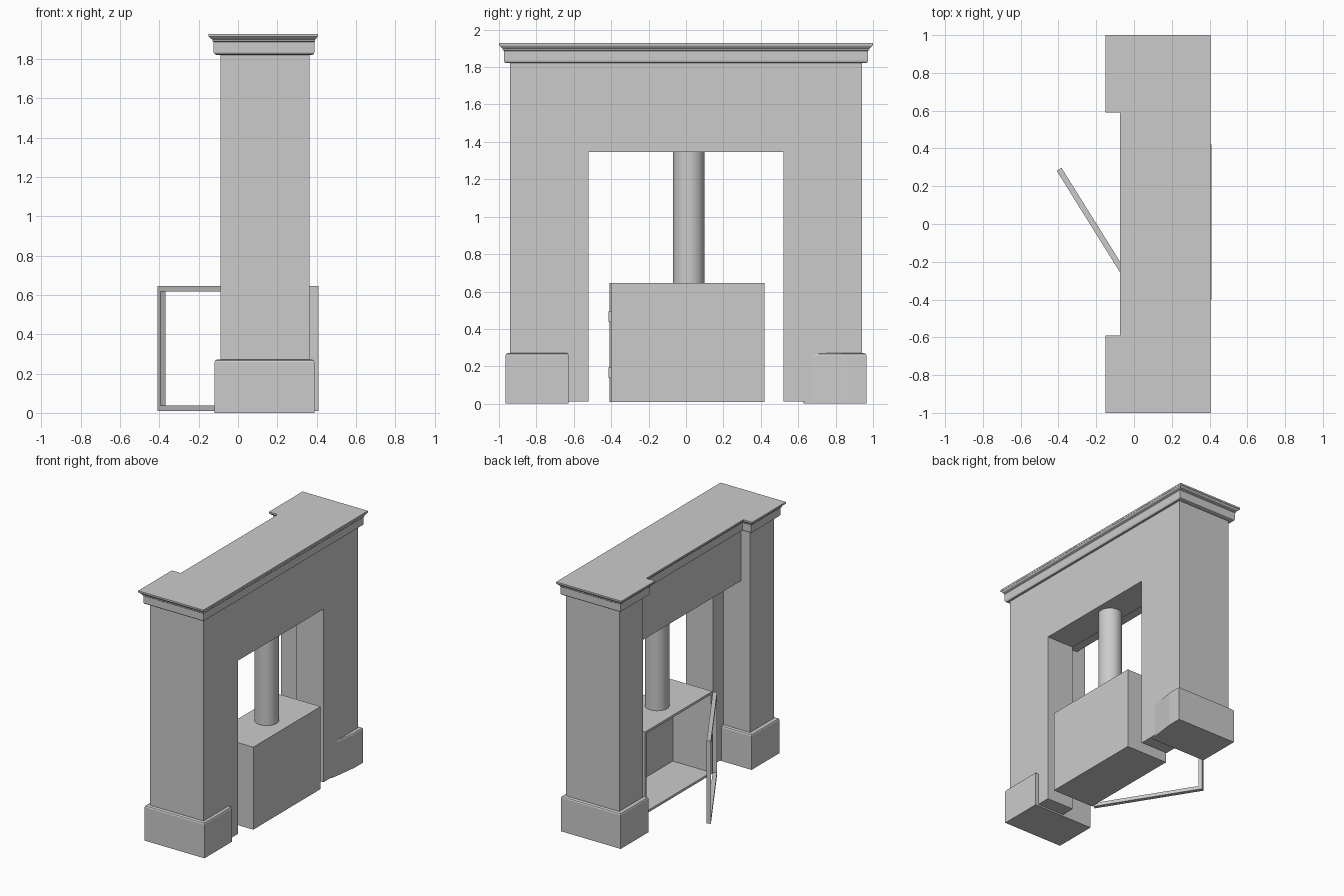
import bpy, bmesh
from math import radians, atan2
from mathutils import Vector, Matrix

if "Cube" in bpy.data.objects:
    bpy.data.objects.remove(bpy.data.objects["Cube"])


def finish(name, bm):
    bmesh.ops.recalc_face_normals(bm, faces=bm.faces)
    me = bpy.data.meshes.new(name)
    bm.to_mesh(me)
    bm.free()
    ob = bpy.data.objects.new(name, me)
    bpy.context.collection.objects.link(ob)
    return ob


def add_box(bm, lo, hi):
    lo, hi = Vector(lo), Vector(hi)
    m = Matrix.Translation((lo + hi) / 2) @ Matrix.Diagonal((*(hi - lo), 1))
    return bmesh.ops.create_cube(bm, size=1, matrix=m)["verts"]


def box(name, lo, hi):
    bm = bmesh.new()
    add_box(bm, lo, hi)
    return finish(name, bm)


def loft(name, rings, cap_bottom=True):
    """Stack rings of points into a closed moulding."""
    bm = bmesh.new()
    vs = [[bm.verts.new(p) for p in r] for r in rings]
    n = len(vs[0])
    for a, b in zip(vs, vs[1:]):
        for i in range(n):
            j = (i + 1) % n
            bm.faces.new((a[i], a[j], b[j], b[i]))
    bm.faces.new(vs[-1])
    if cap_bottom:
        bm.faces.new(vs[0][::-1])
    return finish(name, bm)


# Plan of the surround: corner plus the direction it moves when offset outwards
half = [((0.365, 0.94), (0.68, 1)), ((-0.09, 0.94), (-1, 1)),
        ((-0.09, 0.65), (-1, -1)), ((-0.015, 0.65), (-1, -1))]
plan = half + [((x, -y), (u, -v)) for (x, y), (u, v) in reversed(half)]


def ring(off, z):
    return [(x + u * off, y + v * off, z) for (x, y), (u, v) in plan]


# Surround body with a stepped opening
body = loft("surround_body", [ring(0, 0.012), ring(0, 1.825)])
for name, lo, hi in (
        ("opening_cutter", (-0.5, -0.52, -0.5), (0.8, 0.52, 1.345)),
        ("rebate_cutter", (-0.5, -0.65, -0.5), (0.135, 0.65, 1.42))):
    cutter = box(name, lo, hi)
    cutter.hide_render = True
    cutter.hide_viewport = False
    cutter.display_type = 'WIRE'
    mod = body.modifiers.new(name, 'BOOLEAN')
    mod.operation = 'DIFFERENCE'
    mod.solver = 'EXACT'
    mod.object = cutter
bpy.context.view_layer.objects.active = body
for mod in list(body.modifiers):
    bpy.ops.object.modifier_apply(modifier=mod.name)
for name in ("opening_cutter", "rebate_cutter"):
    bpy.data.objects.remove(bpy.data.objects[name])

# Mantel moulding and shelf
profile = [(0, 1.822), (0.022, 1.822), (0.03, 1.826), (0.034, 1.834),
           (0.034, 1.887), (0.04, 1.892), (0.04, 1.9), (0.047, 1.904),
           (0.058, 1.915), (0.06, 1.915), (0.06, 1.928)]
loft("mantel_shelf", [ring(o, z) for o, z in profile], cap_bottom=False)

# Plinths; one dies into the wall along its outer face
plinths = {
    "plinth_a": [(0.39, -0.965), (0.39, -0.627), (-0.12, -0.627), (-0.12, -0.965)],
    "plinth_b": [(0.39, 0.965), (-0.12, 0.965), (-0.12, 0.627), (0.355, 0.627),
                 (0.366, 0.68), (0.39, 0.86)],
}
for name, pts in plinths.items():
    c = sum((Vector(p) for p in pts), Vector((0, 0))) / len(pts)

    def level(inset, z):
        return [(x - inset * (1 if x > c.x else -1),
                 y - inset * (1 if y > c.y else -1), z) for x, y in pts]
    loft(name, [level(0, 0), level(0, 0.258), level(0.004, 0.267),
                level(0.012, 0.271)])

# Hollow stove box, open towards -x
bm = bmesh.new()
add_box(bm, (0.055, -0.4, 0.01), (0.41, 0.42, 0.645))
bm.faces.ensure_lookup_table()
front = min(bm.faces, key=lambda f: f.calc_center_median().x)
bmesh.ops.inset_region(bm, faces=[front], thickness=0.025)
ext = bmesh.ops.extrude_face_region(bm, geom=[front])["geom"]
bmesh.ops.translate(bm, vec=(0.325, 0, 0),
                    verts=[g for g in ext if isinstance(g, bmesh.types.BMVert)])
if front.is_valid:
    bmesh.ops.delete(bm, geom=[front], context='FACES')
finish("stove_box", bm)

# Open door frame, swung out on its hinge
bm = bmesh.new()
L, T, W, z0, z1 = 0.815, 0.03, 0.027, 0.01, 0.645
add_box(bm, (0, -T, z0), (W, 0, z1))
add_box(bm, (L - W, -T, z0), (L, 0, z1))
add_box(bm, (W, -T, z0), (L - W, 0, z0 + W))
add_box(bm, (W, -T, z1 - W), (L - W, 0, z1))
door = finish("stove_door_frame", bm)
door.location = (0.022, -0.41, 0)
door.rotation_euler.z = atan2(0.85, -0.53)

# Hinges
for i, z in enumerate((0.165, 0.465)):
    box(f"door_hinge_{i}", (0.04, -0.415, z - 0.028), (0.065, -0.398, z + 0.028))

# Flue pipe
bpy.ops.mesh.primitive_cylinder_add(vertices=32, radius=0.085, depth=0.71,
                                    location=(0.235, 0.015, 0.995))
bpy.context.object.name = "flue_pipe"
bpy.ops.object.shade_smooth_by_angle(angle=radians(30))
